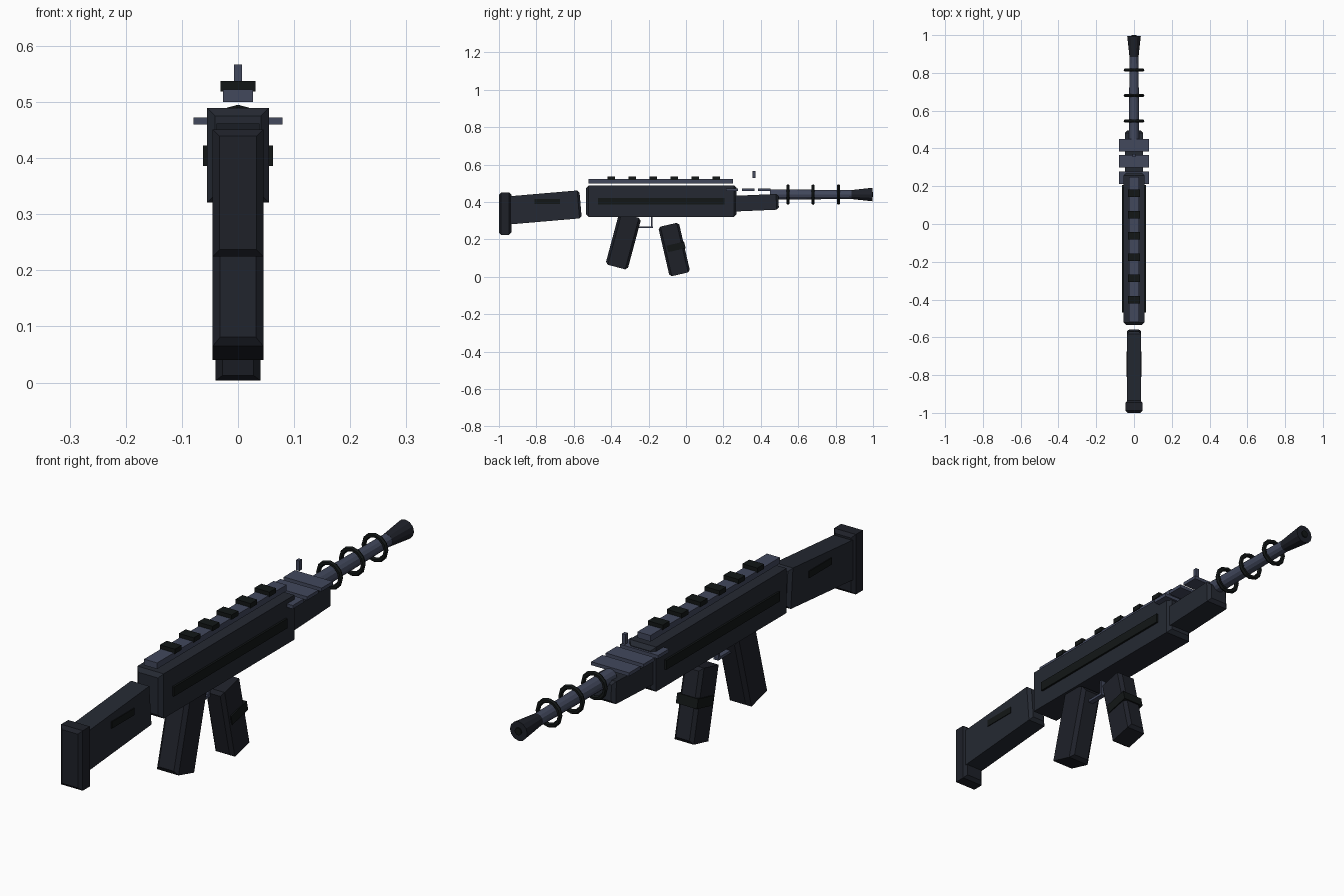
import bpy, bmesh
from math import radians
from mathutils import Matrix

if "Cube" in bpy.data.objects:
    bpy.data.objects.remove(bpy.data.objects["Cube"])


def paint(name, rgb):
    m = bpy.data.materials.new(name)
    m.diffuse_color = (*rgb, 1)
    m.use_nodes = True
    m.node_tree.nodes["Principled BSDF"].inputs["Base Color"].default_value = m.diffuse_color
    return m


BODY = paint("dark_body", (0.018, 0.022, 0.032))
GRIP = paint("dark_grip", (0.013, 0.015, 0.022))
STEEL = paint("slate_steel", (0.054, 0.065, 0.108))
BLACK = paint("near_black", (0.006, 0.008, 0.008))


def finish(bm, name, mat, loc, rot):
    me = bpy.data.meshes.new(name)
    bmesh.ops.recalc_face_normals(bm, faces=bm.faces)
    bm.to_mesh(me)
    bm.free()
    me.materials.append(mat)
    ob = bpy.data.objects.new(name, me)
    ob.location = loc
    ob.rotation_euler.x = radians(rot)
    bpy.context.collection.objects.link(ob)
    return ob


def box(name, mat, loc, size, rot=0, chamfer=0):
    """Box whose front and back rims can be chamfered."""
    bm = bmesh.new()
    bmesh.ops.create_cube(bm, size=1, matrix=Matrix.Diagonal((*size, 1)))
    if chamfer:
        rims = [e for e in bm.edges
                if abs(e.verts[0].co.y - e.verts[1].co.y) < 1e-5]
        bmesh.ops.bevel(bm, geom=rims, offset=chamfer, segments=1,
                        profile=0.5, affect='EDGES')
    return finish(bm, name, mat, loc, rot)


def tube(name, mat, y0, y1, z, r0, r1, sides=12):
    """Cone or cylinder lying along y."""
    bm = bmesh.new()
    bmesh.ops.create_cone(bm, cap_ends=True, segments=sides, radius1=r0,
                          radius2=r1, depth=y1 - y0)
    return finish(bm, name, mat, (0, (y0 + y1) / 2, z), -90)


# Shoulder stock
box("butt_plate", GRIP, (0, -0.967, 0.338), (0.09, 0.066, 0.226), 0, 0.012)
box("stock", BODY, (0, -0.763, 0.371), (0.076, 0.40, 0.15), 4.9, 0.012)
box("stock_slot", BLACK, (0, -0.742, 0.402), (0.082, 0.135, 0.026))

# Receiver with side strips
box("receiver", BODY, (0, -0.132, 0.405), (0.11, 0.805, 0.168), 0, 0.014)
box("side_strips", BLACK, (0, -0.132, 0.404), (0.125, 0.675, 0.036))

# Top rail and its teeth
box("top_rail", STEEL, (0, -0.135, 0.511), (0.054, 0.77, 0.023))
for i in range(6):
    box(f"rail_tooth_{i + 1}", BLACK, (0, -0.40 + 0.1125 * i, 0.528),
        (0.062, 0.04, 0.018))

# Grip, trigger guard and magazine
box("pistol_grip", GRIP, (0, -0.335, 0.19), (0.09, 0.122, 0.285), -15, 0.013)
box("trigger_guard_bottom", STEEL, (0, -0.22, 0.265), (0.02, 0.085, 0.01))
box("trigger_guard_front", STEEL, (0, -0.183, 0.294), (0.02, 0.01, 0.065))
box("magazine", GRIP, (0, -0.063, 0.146), (0.08, 0.113, 0.272), 13, 0.012)
box("magazine_band", BLACK, (0, -0.053, 0.16), (0.088, 0.096, 0.036), 13)

# Handguard with top plates and front sight
box("handguard", BODY, (0, 0.37, 0.396), (0.094, 0.25, 0.084), 2.5, 0.012)
for i, y in enumerate((0.246, 0.332, 0.418)):
    box(f"cooling_plate_{i + 1}", STEEL, (0, y, 0.466), (0.158, 0.066, 0.013))
box("front_sight", STEEL, (0, 0.363, 0.548), (0.014, 0.016, 0.038))

# Barrel and flared muzzle
tube("barrel", STEEL, 0.45, 0.93, 0.44, 0.028, 0.023)
tube("muzzle", GRIP, 0.885, 0.996, 0.44, 0.024, 0.036)
tube("bore", BLACK, 0.96, 1.0, 0.44, 0.014, 0.014)

# Barrel rings
for i, y in enumerate((0.545, 0.68, 0.815)):
    bpy.ops.mesh.primitive_torus_add(
        location=(0, y, 0.44), rotation=(radians(90), 0, 0),
        major_segments=12, minor_segments=6,
        major_radius=0.046, minor_radius=0.009)
    ring = bpy.context.object
    ring.name = f"barrel_ring_{i + 1}"
    ring.data.materials.append(BLACK)
